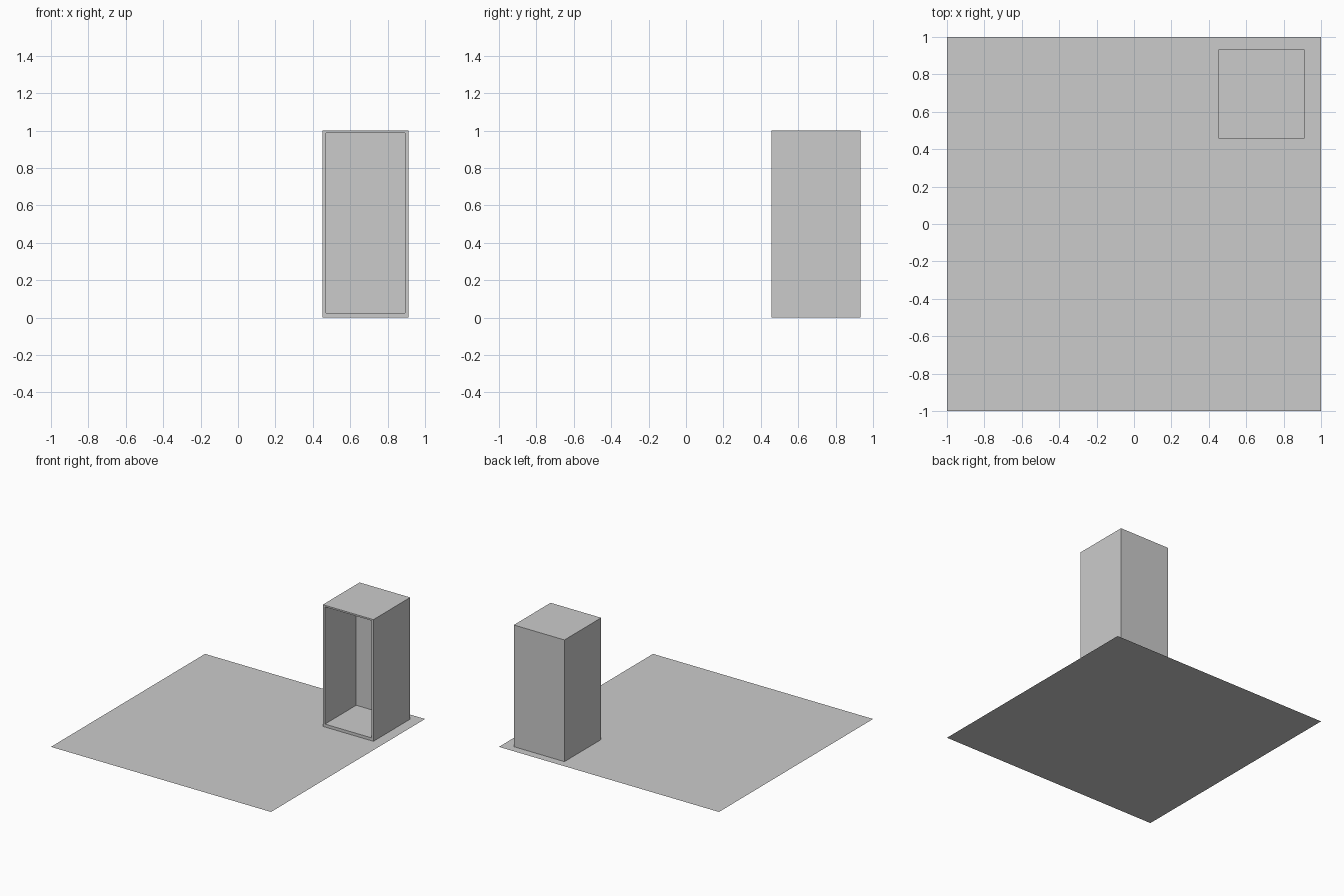
import bpy, bmesh
from mathutils import Vector

if "Cube" in bpy.data.objects:
    bpy.data.objects.remove(bpy.data.objects["Cube"])

grey = bpy.data.materials.new("plain grey")
grey.diffuse_color = (0.6, 0.6, 0.6, 1)
grey.use_nodes = True
grey.node_tree.nodes["Principled BSDF"].inputs["Base Color"].default_value = grey.diffuse_color


def finish(bm, name):
    mesh = bpy.data.meshes.new(name)
    bm.to_mesh(mesh)
    bm.free()
    mesh.materials.append(grey)
    obj = bpy.data.objects.new(name, mesh)
    bpy.context.collection.objects.link(obj)
    return obj


# flat floor sheet
bm = bmesh.new()
bmesh.ops.create_grid(bm, x_segments=1, y_segments=1, size=1)
finish(bm, "floor")

# cabinet: a box whose front is framed and pushed inwards
LOW, HIGH = Vector((0.451, 0.457, 0)), Vector((0.911, 0.934, 1.0))
OPEN_X, OPEN_Z, DEPTH = (0.471, 0.893), (0.024, 0.987), 0.405

bm = bmesh.new()
bmesh.ops.create_cube(bm, size=1)
size, centre = HIGH - LOW, (LOW + HIGH) / 2
for v in bm.verts:
    v.co = Vector(c * s for c, s in zip(v.co, size)) + centre
bm.normal_update()
front = min(bm.faces, key=lambda f: f.normal.y)

# front frame around the opening
bmesh.ops.inset_region(bm, faces=[front], thickness=0.015)
for v in front.verts:
    v.co.x = OPEN_X[v.co.x > centre.x]
    v.co.z = OPEN_Z[v.co.z > centre.z]

# hollow interior
result = bmesh.ops.extrude_discrete_faces(bm, faces=[front])
for v in result["faces"][0].verts:
    v.co.y += DEPTH
bm.normal_update()
finish(bm, "cabinet")
